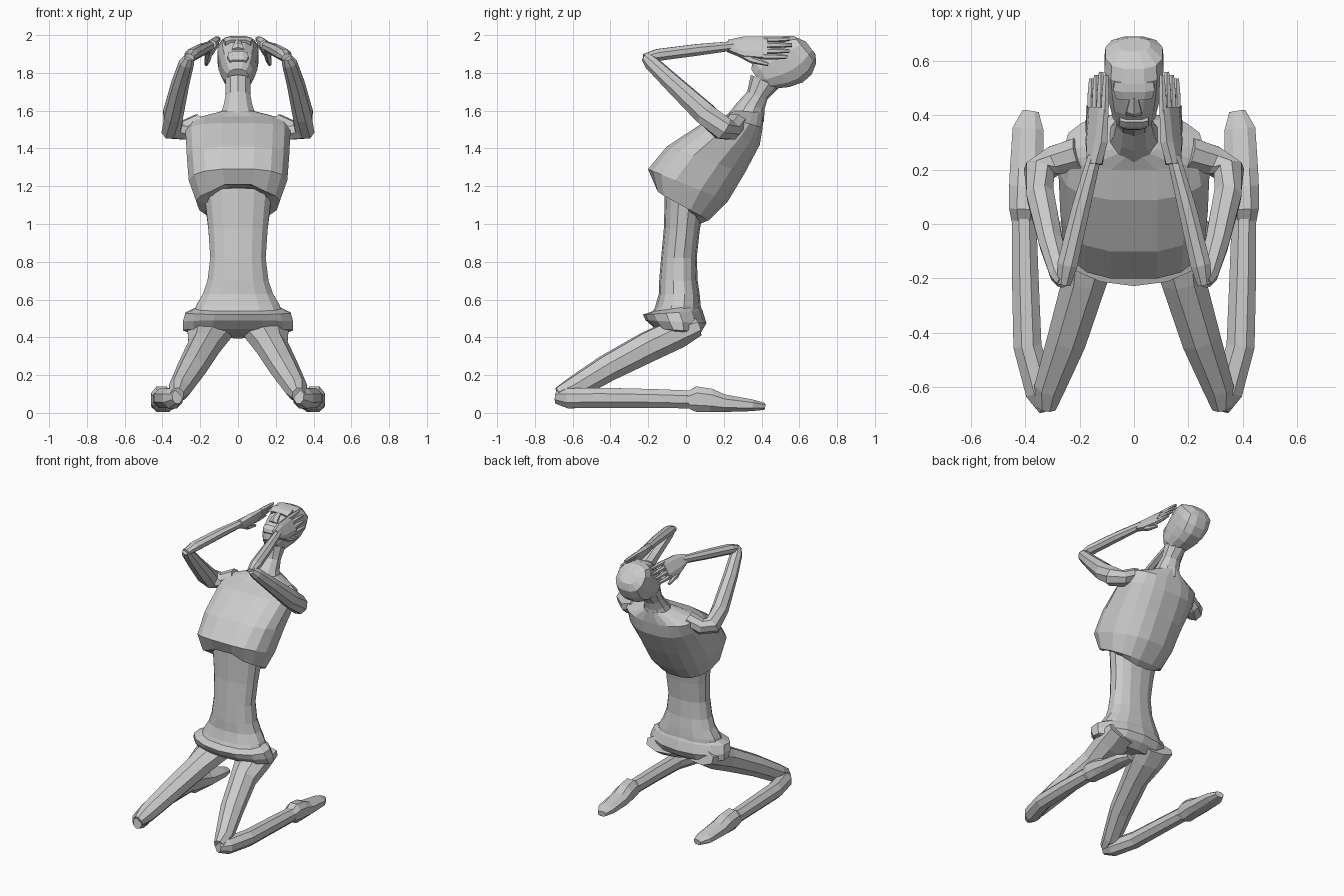
import bpy, bmesh, math
from mathutils import Vector as V


def skin(name, rings, mirror=False):
    """Join rings of points with quads, close both ends, optionally mirror across x."""
    bm = bmesh.new()
    vs = [[bm.verts.new(p) for p in r] for r in rings]
    n = len(vs[0])
    for a, b in zip(vs, vs[1:]):
        for i in range(n):
            j = (i + 1) % n
            bm.faces.new((a[i], a[j], b[j], b[i]))
    bm.faces.new(vs[0])
    bm.faces.new(vs[-1])
    bmesh.ops.recalc_face_normals(bm, faces=bm.faces)
    me = bpy.data.meshes.new(name)
    bm.to_mesh(me)
    bm.free()
    ob = bpy.data.objects.new(name, me)
    bpy.context.collection.objects.link(ob)
    if mirror:
        ob.modifiers.new("mirror", "MIRROR").use_mirror_merge = False
    return ob


def oval(c, u, v, n, e=2.0, taper=0.0):
    """Superellipse ring round c with half axes u and v, narrowed towards +v by taper."""
    pts = []
    for i in range(n):
        a = 2 * math.pi * (i + 0.5) / n
        f = [math.copysign(abs(t) ** (2 / e), t) for t in (math.cos(a), math.sin(a))]
        pts.append(c + u * f[0] * (1 - taper * max(f[1], 0)) + v * f[1])
    return pts


def body(name, sections, n=14, e=2.3, taper=0.0):
    """Sections: front y, front z, back y, back z, half width."""
    rings = []
    for yf, zf, yb, zb, w in sections:
        f, b = V((0, yf, zf)), V((0, yb, zb))
        rings.append(oval((f + b) / 2, V((w, 0, 0)), (b - f) / 2 * 1.02, n, e, taper))
    return skin(name, rings)


def limb(name, path, n=8, side=None, e=2.0):
    """Path: x, y, z, half width, half thickness; mirrored to the other side."""
    p = [V(q[:3]) for q in path]
    rings = []
    for i, q in enumerate(path):
        t = (p[min(i + 1, len(p) - 1)] - p[max(i - 1, 0)]).normalized()
        s = V(side) if side else t.cross(V((0, 0, 1)))
        s = (s - t * s.dot(t)).normalized()
        rings.append(oval(p[i], s * q[3] * 1.06, s.cross(t) * q[4] * 1.06, n, e))
    return skin(name, rings, True)


# Rib cage leaning back
ribs = body("rib_cage", [
    (-0.06, 1.15, 0.07, 1.00, 0.14), (-0.165, 1.175, 0.12, 1.02, 0.225),
    (-0.20, 1.29, 0.22, 1.12, 0.265), (-0.10, 1.41, 0.31, 1.27, 0.275),
    (0.09, 1.535, 0.39, 1.42, 0.282), (0.20, 1.57, 0.405, 1.51, 0.265),
    (0.25, 1.60, 0.41, 1.59, 0.09)], n=16, e=2.8, taper=0.25)
# Arch at the lower front edge of the ribs
for v in ribs.data.vertices[:32]:
    if v.co.y < -0.02:
        v.co.z += 0.06 * max(0, 1 - abs(v.co.x) / 0.16)

# Slim waist and flared hip band
body("waist", [
    (-0.19, 0.50, 0.08, 0.50, 0.25), (-0.16, 0.565, 0.075, 0.575, 0.225),
    (-0.142, 0.63, 0.07, 0.63, 0.19),
    (-0.14, 0.70, 0.06, 0.70, 0.165), (-0.13, 0.82, 0.055, 0.82, 0.15),
    (-0.115, 0.98, 0.07, 0.96, 0.16), (-0.11, 1.19, 0.09, 1.08, 0.18)])
body("hip_band", [
    (-0.08, 0.42, 0.03, 0.395, 0.20), (-0.16, 0.445, 0.08, 0.43, 0.30),
    (-0.21, 0.49, 0.105, 0.475, 0.30), (-0.225, 0.52, 0.085, 0.54, 0.285),
    (-0.17, 0.54, 0.07, 0.57, 0.23)], e=2.0)

# Neck and tilted head
body("neck", [
    (0.20, 1.55, 0.41, 1.54, 0.11), (0.27, 1.64, 0.415, 1.61, 0.08),
    (0.325, 1.70, 0.43, 1.66, 0.068), (0.345, 1.79, 0.49, 1.72, 0.07)], n=10, e=2)
body("head", [
    (0.345, 1.82, 0.40, 1.735, 0.055), (0.355, 1.87, 0.46, 1.715, 0.08),
    (0.40, 1.92, 0.55, 1.725, 0.095), (0.45, 1.955, 0.62, 1.75, 0.105),
    (0.515, 1.995, 0.665, 1.79, 0.112), (0.57, 1.995, 0.69, 1.85, 0.108),
    (0.635, 1.965, 0.685, 1.90, 0.06)], n=12, e=2.5)

# Face: brow ridge, nose, lips
body("brow", [
    (0.455, 1.975, 0.48, 1.93, 0.07), (0.485, 1.99, 0.515, 1.95, 0.08),
    (0.52, 1.995, 0.53, 1.96, 0.075)], n=8, e=3)
body("nose", [
    (0.395, 1.935, 0.42, 1.90, 0.035), (0.405, 1.955, 0.44, 1.91, 0.03),
    (0.46, 1.98, 0.48, 1.95, 0.016)], n=6)
body("mouth", [
    (0.347, 1.87, 0.37, 1.84, 0.045), (0.354, 1.895, 0.39, 1.86, 0.058),
    (0.374, 1.915, 0.40, 1.88, 0.055)], n=8, e=3)

# Arms raised to the head
limb("upper_arm", [
    (0.20, 0.26, 1.54, 0.06, 0.045), (0.29, 0.235, 1.495, 0.055, 0.05),
    (0.35, 0.195, 1.505, 0.055, 0.062), (0.343, 0.10, 1.585, 0.052, 0.06),
    (0.305, -0.07, 1.745, 0.045, 0.047), (0.272, -0.185, 1.855, 0.038, 0.038),
    (0.26, -0.215, 1.885, 0.025, 0.025)])
limb("forearm", [
    (0.258, -0.222, 1.88, 0.025, 0.02), (0.245, -0.15, 1.895, 0.038, 0.032),
    (0.195, 0.06, 1.922, 0.034, 0.031), (0.145, 0.25, 1.943, 0.025, 0.025)])

# Hands pressed to the sides of the head
across = V((0.5, 0, -0.87))
limb("palm", [
    (0.145, 0.22, 1.943, 0.03, 0.025), (0.138, 0.30, 1.935, 0.058, 0.025),
    (0.133, 0.43, 1.932, 0.064, 0.016)], side=across, e=2.8)
for i in range(4):
    a = V((0.133, 0.41, 1.932)) + across * (i - 1.5) * 0.034
    b = V((0.13, 0.56 - 0.012 * abs(i - 1), 1.932)) + across * (i - 1.5) * 0.036
    m = (a + b) / 2
    limb("finger_%d" % (i + 1), [(*a, 0.016, 0.015), (*m, 0.015, 0.014),
                                 (*b, 0.009, 0.009)], n=6, side=across)
limb("thumb", [(0.15, 0.27, 1.915, 0.022, 0.018), (0.162, 0.35, 1.87, 0.02, 0.016),
               (0.168, 0.435, 1.845, 0.009, 0.009)], n=6, side=across)

# Kneeling legs
limb("thigh", [
    (0.14, 0.055, 0.46, 0.125, 0.055), (0.155, -0.05, 0.42, 0.115, 0.08),
    (0.18, -0.20, 0.35, 0.083, 0.08), (0.245, -0.42, 0.235, 0.074, 0.07),
    (0.31, -0.60, 0.125, 0.057, 0.06), (0.322, -0.675, 0.095, 0.035, 0.04)])
limb("shin", [
    (0.322, -0.685, 0.085, 0.028, 0.036), (0.345, -0.62, 0.077, 0.055, 0.054),
    (0.392, -0.45, 0.08, 0.053, 0.054), (0.40, -0.20, 0.077, 0.05, 0.051),
    (0.405, 0.06, 0.07, 0.045, 0.048)])
limb("foot", [
    (0.405, 0.01, 0.065, 0.045, 0.045), (0.405, 0.055, 0.073, 0.055, 0.068),
    (0.40, 0.13, 0.066, 0.06, 0.062), (0.395, 0.20, 0.051, 0.062, 0.047),
    (0.39, 0.35, 0.04, 0.057, 0.031), (0.38, 0.415, 0.034, 0.03, 0.018)], e=2.4)
